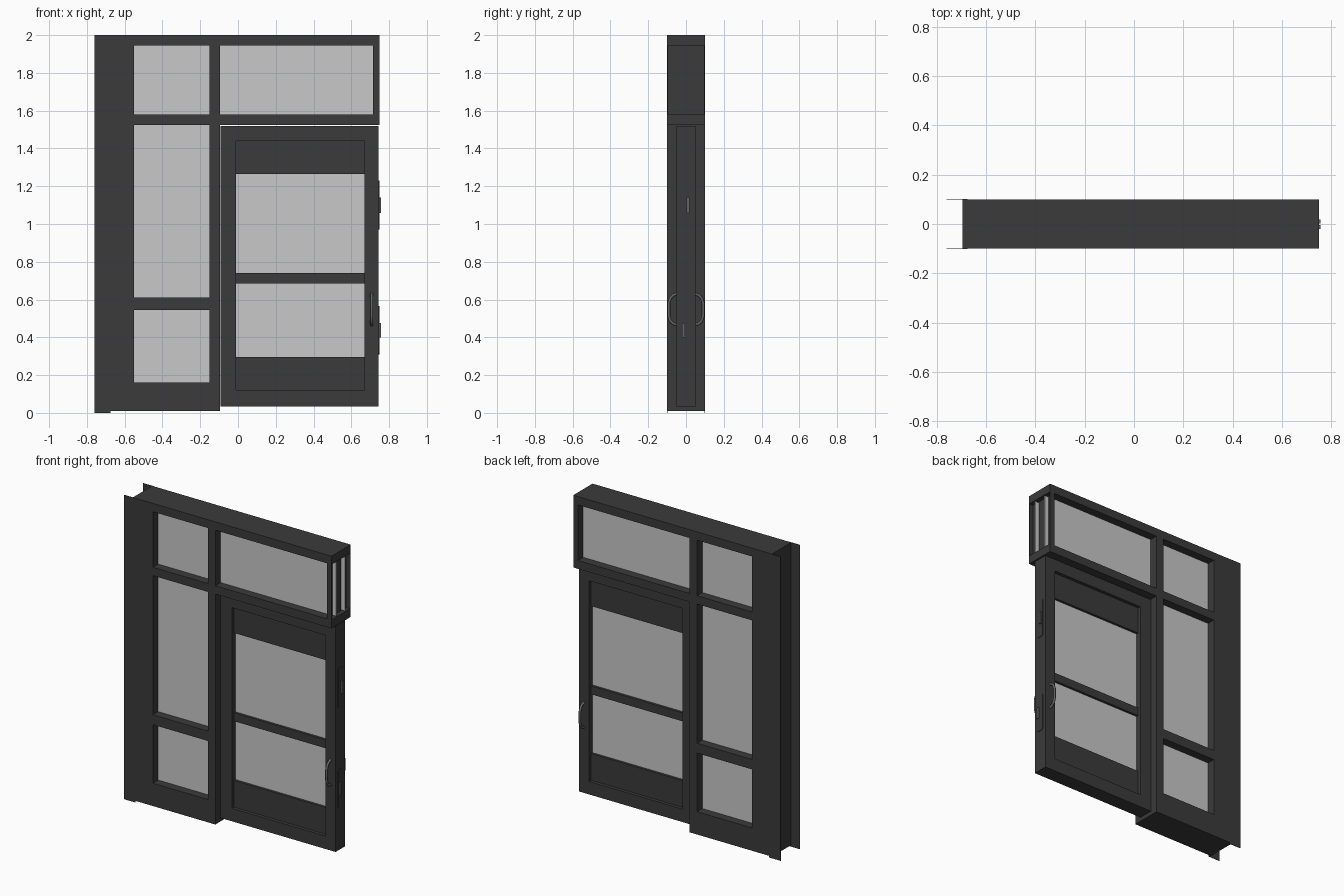
import bpy, bmesh, math
from mathutils import Vector

if "Cube" in bpy.data.objects:
    bpy.data.objects.remove(bpy.data.objects["Cube"])


def material(name, rgb):
    m = bpy.data.materials.new(name)
    m.diffuse_color = (*rgb, 1)
    m.use_nodes = True
    m.node_tree.nodes["Principled BSDF"].inputs["Base Color"].default_value = m.diffuse_color
    return m


DARK = material("dark frame grey", (0.043, 0.043, 0.043))
GLASS = material("frosted glass grey", (0.58, 0.58, 0.58))
STEEL = material("handle grey", (0.13, 0.13, 0.13))
LIGHT = material("light metal grey", (0.6, 0.6, 0.6))


def finish(name, bm, mat):
    bmesh.ops.recalc_face_normals(bm, faces=bm.faces)
    me = bpy.data.meshes.new(name)
    bm.to_mesh(me)
    bm.free()
    me.materials.append(mat)
    ob = bpy.data.objects.new(name, me)
    bpy.context.collection.objects.link(ob)
    return ob


def boxes(name, mat, items):
    """One object from boxes given as (x0, x1, y0, y1, z0, z1)."""
    bm = bmesh.new()
    for x0, x1, y0, y1, z0, z1 in items:
        vs = bmesh.ops.create_cube(bm, size=1)["verts"]
        for v in vs:
            v.co = Vector(((x0 + x1) / 2 + v.co.x * (x1 - x0),
                           (y0 + y1) / 2 + v.co.y * (y1 - y0),
                           (z0 + z1) / 2 + v.co.z * (z1 - z0)))
    return finish(name, bm, mat)


def rails(name, x0, x1, depth, spans):
    return boxes(name, DARK, [(x0, x1, -depth, depth, a, b) for a, b in spans])


D = 0.1      # half depth of the outer frame
G = 0.045    # half depth of its glazing

# Outer frame: stile, mullion and rails
rails("left_stile", -0.695, -0.55, D, [(0.01, 2.0)])
rails("mullion", -0.15, -0.095, D, [(0.01, 2.0)])
rails("side_rails", -0.55, -0.15, D,
      [(0.01, 0.16), (0.545, 0.61), (1.525, 1.58), (1.945, 2.0)])
rails("transom_rails", -0.095, 0.75, D, [(1.525, 1.58), (1.945, 2.0)])

# Thin wall flanges at the left, front and back
boxes("wall_flanges", DARK,
      [(-0.76, -0.675, s * D - 0.0015, s * D + 0.0015, 0, 2) for s in (-1, 1)])

# Open right end of the transom: thin face strips and an inner wall
boxes("transom_end", DARK,
      [(0.72, 0.75, -D, -D + 0.004, 1.58, 1.945),
       (0.72, 0.75, D - 0.004, D, 1.58, 1.945),
       (0.716, 0.72, -D, D, 1.58, 1.945)])
boxes("transom_pane_edges", LIGHT,
      [(0.72, 0.748, s * G - 0.003, s * G + 0.003, 1.585, 1.94) for s in (-1, 1)])

# Frame glazing
boxes("frame_glass", GLASS,
      [(-0.55, -0.15, -G, G, a, b)
       for a, b in ((0.16, 0.545), (0.61, 1.525), (1.58, 1.945))]
      + [(-0.095, 0.716, -G, G, 1.58, 1.945)])

# Door leaf: raised border with recessed panels and glass
rails("door_stile_left", -0.093, -0.01, 0.05, [(0.035, 1.52)])
rails("door_stile_right", 0.67, 0.745, 0.05, [(0.035, 1.52)])
rails("door_rails", -0.01, 0.67, 0.05, [(0.035, 0.12), (1.44, 1.52)])
rails("door_panels", -0.01, 0.67, 0.028,
      [(0.12, 0.295), (0.685, 0.74), (1.265, 1.44)])
boxes("door_glass", GLASS,
      [(-0.01, 0.67, -0.012, 0.012, a, b) for a, b in ((0.295, 0.685), (0.74, 1.265))])


# Rounded lock plates on the door edge, with latch bolts
def lock_plate(name, z0, z1):
    r, w, n = 0.012, 0.026, 4
    corners = [(w - r, z1 - r, 0), (-w + r, z1 - r, 90),
               (-w + r, z0 + r, 180), (w - r, z0 + r, 270)]
    bm = bmesh.new()
    ring = []
    for cy, cz, a0 in corners:
        for i in range(n + 1):
            a = math.radians(a0 + 90 * i / n)
            ring.append(bm.verts.new((0.744, cy + r * math.cos(a), cz + r * math.sin(a))))
    f = bm.faces.new(ring)
    ext = bmesh.ops.extrude_face_region(bm, geom=[f])["geom"]
    bmesh.ops.translate(bm, vec=(0.004, 0, 0),
                        verts=[g for g in ext if isinstance(g, bmesh.types.BMVert)])
    finish(name, bm, DARK)


lock_plate("upper_lock_plate", 0.97, 1.23)
lock_plate("lower_lock_plate", 0.31, 0.565)
boxes("latch_bolts", STEEL, [(0.74, 0.757, 0.002, 0.018, 1.057, 1.14),
                             (0.74, 0.757, -0.02, -0.004, 0.4, 0.475)])


# Bow handles on both faces of the door
def handle(name, s):
    path = [(0.045, 0.465), (0.068, 0.472), (0.083, 0.488), (0.091, 0.512),
            (0.091, 0.583), (0.083, 0.607), (0.068, 0.623), (0.045, 0.63)]
    cu = bpy.data.curves.new(name, "CURVE")
    cu.dimensions = "3D"
    cu.bevel_depth = 0.008
    cu.bevel_resolution = 2
    cu.use_fill_caps = True
    sp = cu.splines.new("POLY")
    sp.points.add(len(path) - 1)
    for p, (y, z) in zip(sp.points, path):
        p.co = (0.708, s * y, z, 1)
    cu.materials.append(STEEL)
    ob = bpy.data.objects.new(name, cu)
    bpy.context.collection.objects.link(ob)


handle("front_handle", -1)
handle("back_handle", 1)
